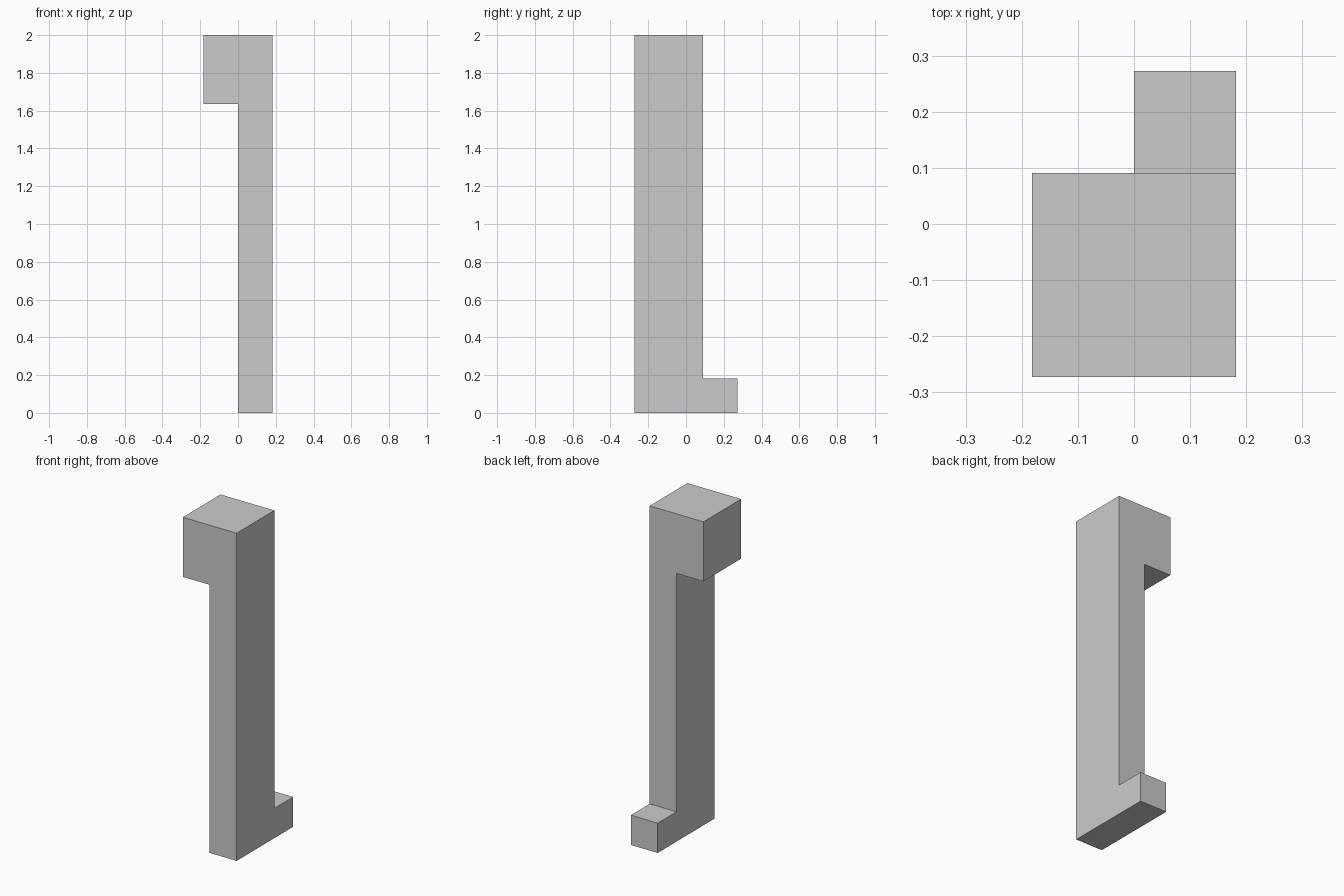
import bpy, bmesh
from mathutils import Vector

if "Cube" in bpy.data.objects:
    bpy.data.objects.remove(bpy.data.objects["Cube"])

U = 2 / 11  # module: the model is 2 x 3 x 11 of these


def extrude_back(bm, faces, dist):
    """Extrude faces along +y and return the new end faces."""
    geom = bmesh.ops.extrude_face_region(bm, geom=faces)["geom"]
    verts = [g for g in geom if isinstance(g, bmesh.types.BMVert)]
    bmesh.ops.translate(bm, verts=verts, vec=Vector((0, dist, 0)))
    return [g for g in geom if isinstance(g, bmesh.types.BMFace)]


bm = bmesh.new()

# Front profile: square foot section below, post with overhanging head above
profile = [(0, 0), (1, 0), (1, 1), (0, 1),
           (1, 11), (-1, 11), (-1, 9), (0, 9)]
v = [bm.verts.new((x * U, -1.5 * U, z * U)) for x, z in profile]
base = bm.faces.new([v[0], v[1], v[2], v[3]])
upper = bm.faces.new([v[3], v[2], v[4], v[5], v[6], v[7]])

# Post and head, two modules deep
ends = extrude_back(bm, [base, upper], 2 * U)

# Foot, one module further back from the lowest end face
foot = min(ends, key=lambda f: f.calc_center_median().z)
extrude_back(bm, [foot], U)

# Merge coplanar faces into clean flat sides
bmesh.ops.recalc_face_normals(bm, faces=bm.faces[:])
bmesh.ops.dissolve_limit(bm, angle_limit=0.01, verts=bm.verts[:], edges=bm.edges[:])

mesh = bpy.data.meshes.new("post_with_head_and_foot")
bm.to_mesh(mesh)
bm.free()
bpy.context.collection.objects.link(bpy.data.objects.new("post_with_head_and_foot", mesh))
